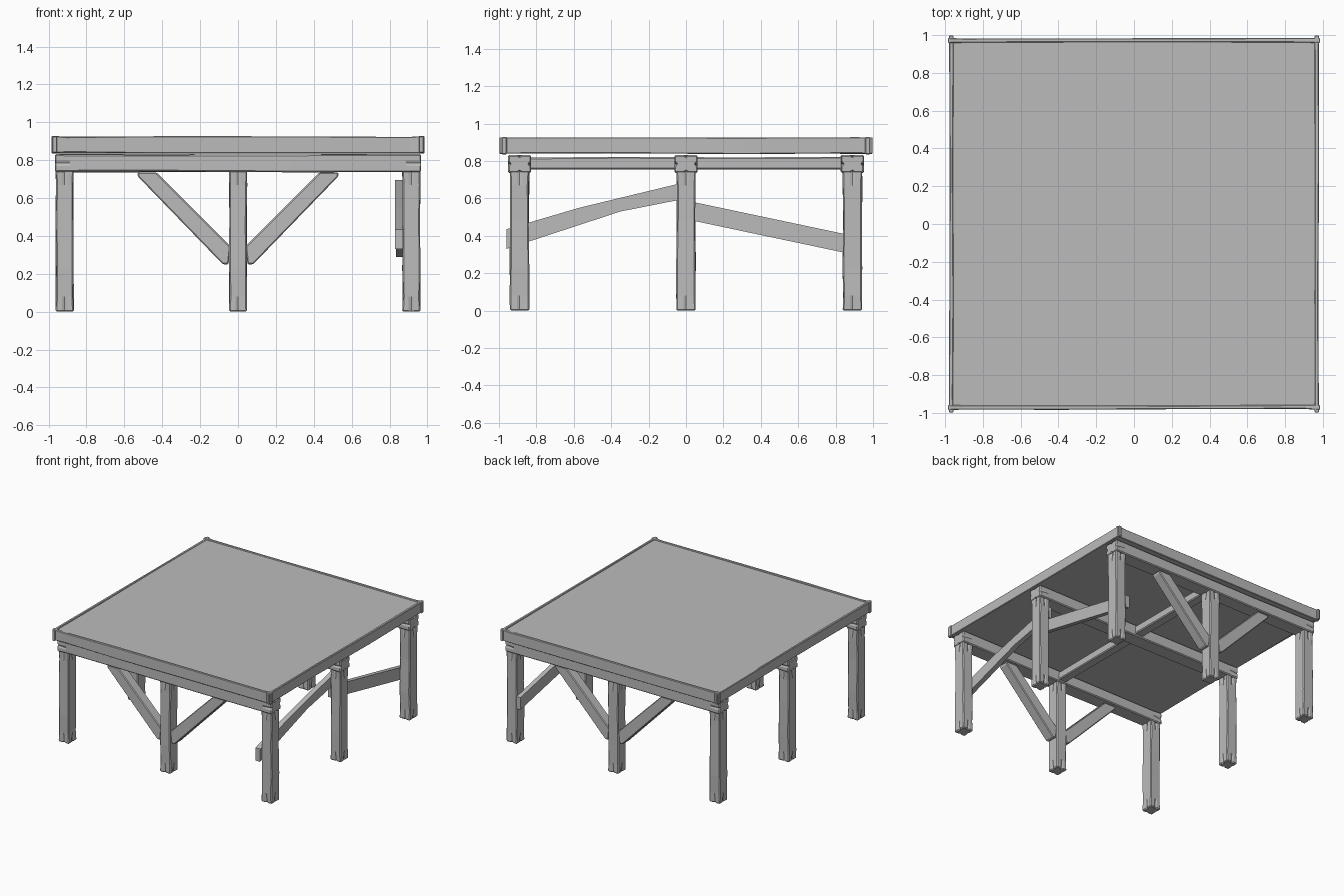
import bpy, bmesh, random
from mathutils import Vector

random.seed(4)
cube = bpy.data.objects.get("Cube")
if cube:
    bpy.data.objects.remove(cube, do_unlink=True)

grey = bpy.data.materials.new("weathered_grey")
grey.use_nodes = True
colour = (0.5, 0.5, 0.5, 1)
grey.diffuse_color = colour
grey.node_tree.nodes["Principled BSDF"].inputs["Base Color"].default_value = colour


def finish(name, bm):
    bmesh.ops.recalc_face_normals(bm, faces=bm.faces)
    mesh = bpy.data.meshes.new(name)
    bm.to_mesh(mesh)
    bm.free()
    mesh.materials.append(grey)
    obj = bpy.data.objects.new(name, mesh)
    bpy.context.collection.objects.link(obj)
    return obj


def slice_at(bm, axis, offset):
    co, no = Vector((0, 0, 0)), Vector((0, 0, 0))
    co[axis], no[axis] = offset, 1
    geom = bm.verts[:] + bm.edges[:] + bm.faces[:]
    bmesh.ops.bisect_plane(bm, geom=geom, plane_co=co, plane_no=no)


def timber(name, low, high, cracks=True, rough=0.004, bevel=0.007):
    """Hewn timber: chamfered box, uneven along its length, with split ends."""
    low, high = Vector(low), Vector(high)
    mid, half = (low + high) / 2, (high - low) / 2
    long = max(range(3), key=lambda i: half[i])
    sides = [i for i in range(3) if i != long]
    bm = bmesh.new()
    bmesh.ops.create_cube(bm, size=2)
    for v in bm.verts:
        v.co = Vector([v.co[i] * half[i] for i in range(3)])
    bmesh.ops.bevel(bm, geom=bm.edges[:], offset=bevel, segments=1,
                    affect='EDGES', profile=0.5)
    length = half[long]
    stations = [-length + 0.08, -length * 0.4, length * 0.3, length - 0.08]
    for s in stations:
        slice_at(bm, long, s)
    if cracks:
        for axis in sides:
            for s in (-0.014, 0, 0.014):
                slice_at(bm, axis, s)
    # Uneven hewing, shared by each station so the faces stay flat
    for s in stations:
        for a in sides:
            for sign in (-1, 1):
                shift = random.uniform(-rough, rough * 0.3) * sign
                for v in bm.verts:
                    if abs(v.co[long] - s) < 0.001 and v.co[a] * sign > half[a] * 0.6:
                        v.co[a] += shift
    # Tapering splits at the timber ends
    if cracks:
        for a, b in (sides, sides[::-1]):
            for v in bm.verts:
                at_end = abs(v.co[long]) > length - bevel * 1.5
                if at_end and abs(v.co[b]) < 0.001 and abs(v.co[a]) > half[a] - bevel * 1.5:
                    v.co[a] *= 0.8
    for v in bm.verts:
        v.co += mid
    return finish(name, bm)


def prism(name, outline, axis, low, high):
    """Closed outline extruded along x (axis 0) or y (axis 1)."""
    bm = bmesh.new()
    place = (lambda u, z: (low, u, z)) if axis == 0 else (lambda u, z: (u, low, z))
    face = bm.faces.new([bm.verts.new(place(u, z)) for u, z in outline])
    moved = bmesh.ops.extrude_face_region(bm, geom=[face])["geom"]
    shift = Vector((0, 0, 0))
    shift[axis] = high - low
    bmesh.ops.translate(bm, vec=shift,
                        verts=[g for g in moved if isinstance(g, bmesh.types.BMVert)])
    return finish(name, bm)


# Eight legs around the perimeter
for col, x in (("right", -0.915), ("middle", 0), ("left", 0.915)):
    for row, y in (("front", -0.89), ("centre", 0), ("back", 0.89)):
        if x or y:
            timber(f"leg_{row}_{col}", (x - 0.048, y - 0.052, 0),
                   (x + 0.048, y + 0.052, 0.75))

# Cross beams over the legs and one lengthwise beam
for row, y in (("front", -0.89), ("centre", 0), ("back", 0.89)):
    timber(f"cross_beam_{row}", (-0.967, y - 0.062, 0.737), (0.967, y + 0.062, 0.832))
timber("lengthwise_beam", (-0.04, -0.89, 0.755), (0.04, 0.89, 0.822), cracks=False)

# Knee braces rising from the middle legs
for row, y in (("front", -0.89), ("back", 0.89)):
    for side, s in (("right", -1), ("left", 1)):
        outline = [(0.43, 0.735), (0.53, 0.735), (0.53, 0.715), (0.08, 0.25),
                   (0.05, 0.25), (0.04, 0.345)]
        brace = prism(f"knee_brace_{row}_{side}", [(s * u, z) for u, z in outline],
                      1, y - 0.042, y + 0.042)
        bevel = brace.modifiers.new("worn_edges", 'BEVEL')
        bevel.width = 0.006
        bevel.segments = 1

# Planks nailed inside the left-hand legs
prism("side_plank_front", [(-0.96, 0.435), (-0.57, 0.55), (0.03, 0.695), (0.03, 0.605),
                           (-0.35, 0.53), (-0.96, 0.33)], 0, 0.83, 0.872)
prism("side_plank_back", [(-0.03, 0.595), (0.94, 0.39), (0.94, 0.29), (-0.03, 0.495)],
      0, 0.835, 0.872)

# Deck slab and its raised edging boards
prism("deck", [(-0.965, 0.84), (0.965, 0.84), (0.965, 0.918), (-0.965, 0.918)],
      1, -0.965, 0.965)
for side, s in (("front", -1), ("back", 1)):
    y1, y2 = sorted((s * 0.958, s * 0.985))
    timber(f"edge_board_{side}", (-0.985, y1, 0.836), (0.985, y2, 0.928),
           cracks=False, rough=0.006, bevel=0.004)
for side, s in (("right", -1), ("left", 1)):
    x1, x2 = sorted((s * 0.955, s * 0.98))
    timber(f"edge_board_{side}", (x1, -0.998, 0.838), (x2, 0.998, 0.926),
           cracks=False, rough=0.005, bevel=0.004)
